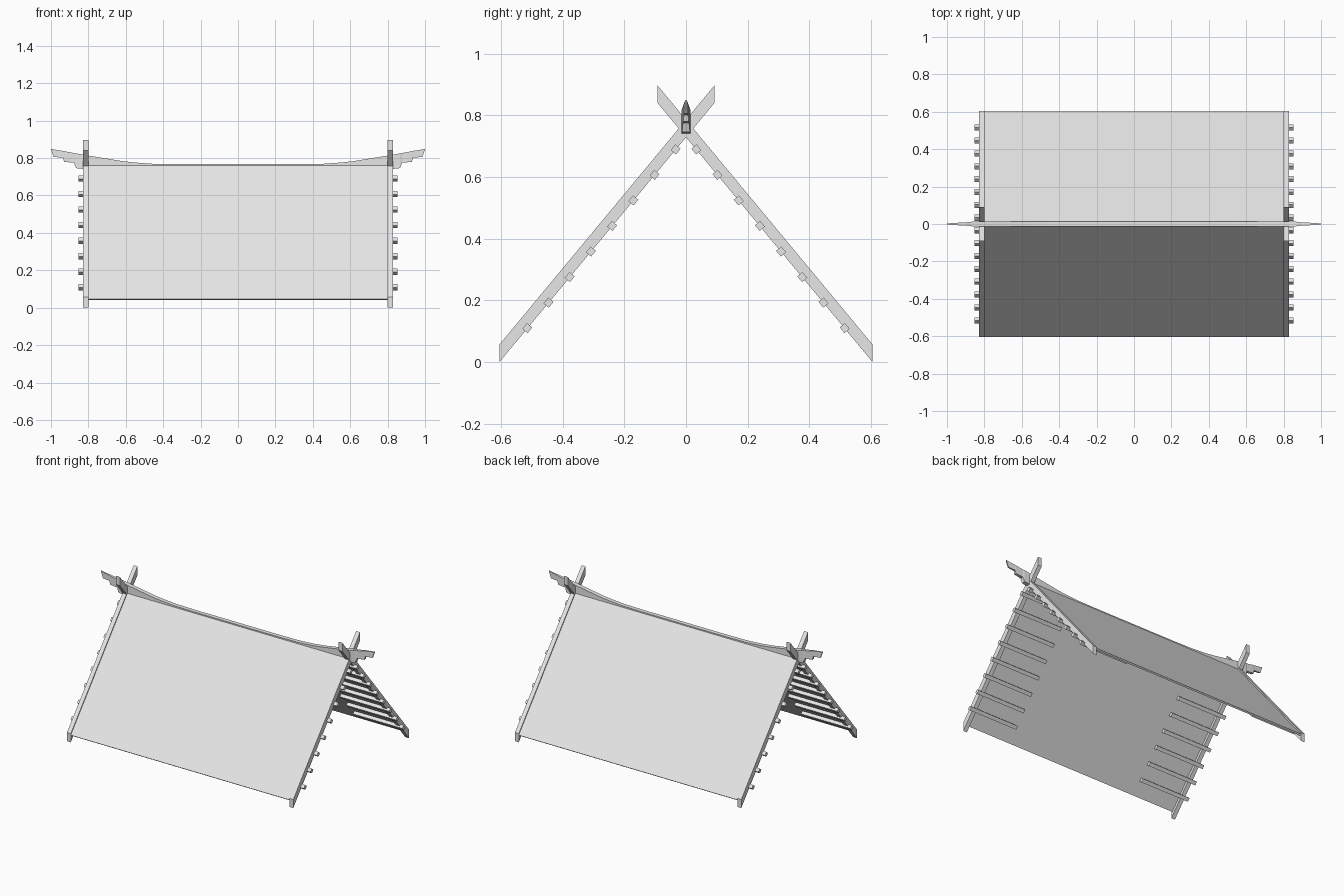
import bpy, bmesh, math
from mathutils import Vector

if "Cube" in bpy.data.objects:
    bpy.data.objects.remove(bpy.data.objects["Cube"], do_unlink=True)

SLOPE = 1.205
FOOT = 0.605
ANGLE = math.atan(SLOPE)

mat = bpy.data.materials.new("pale grey")
mat.use_nodes = True
grey = (0.8, 0.8, 0.8, 1)
mat.diffuse_color = grey
mat.node_tree.nodes["Principled BSDF"].inputs["Base Color"].default_value = grey


def finish(name, bm):
    bmesh.ops.recalc_face_normals(bm, faces=bm.faces)
    mesh = bpy.data.meshes.new(name)
    bm.to_mesh(mesh)
    bm.free()
    mesh.materials.append(mat)
    obj = bpy.data.objects.new(name, mesh)
    bpy.context.collection.objects.link(obj)


def prism(name, profile, x0, x1):
    """Extrude a (y, z) profile along x."""
    bm = bmesh.new()
    face = bm.faces.new([bm.verts.new((x0, y, z)) for y, z in profile])
    ext = bmesh.ops.extrude_face_region(bm, geom=[face])
    moved = [v for v in ext["geom"] if isinstance(v, bmesh.types.BMVert)]
    bmesh.ops.translate(bm, verts=moved, vec=(x1 - x0, 0, 0))
    finish(name, bm)


def slope_line(y, base):
    """Height at y of a line parallel to the roof slope."""
    return base + (FOOT - y) * SLOPE


along = Vector((-math.cos(ANGLE), math.sin(ANGLE)))
normal = Vector((math.sin(ANGLE), math.cos(ANGLE)))

for side, yname in ((-1, "front"), (1, "back")):
    # Thin roof panel, cut square at the eave and plumb at the ridge
    eave = Vector((FOOT, 0.047))
    under = eave - normal * 0.011
    top = slope_line(0.012, 0.047)
    panel = [eave, (0.012, top), (0.012, top - 0.017), under]
    prism(yname + "_roof_panel", [(side * y, z) for y, z in panel], -0.803, 0.803)

    for end, xname in ((-1, "right"), (1, "left")):
        tag = yname + "_" + xname
        # Gable board running past the ridge to form crossed finials
        tip = -0.092
        board = [(FOOT, 0), (FOOT, 0.057),
                 (tip, slope_line(tip, 0.057)), (tip, slope_line(tip, 0))]
        prism(tag + "_gable_board", [(side * y, z) for y, z in board],
              end * 0.80, end * 0.828)

        # Short purlins poking out below the gable board
        for i in range(8):
            y = 0.515 - i * 0.0688
            c = Vector((y, slope_line(y, 0.001)))
            a, n = along * 0.012, normal * 0.011
            ring = [c - a - n, c + a - n, c + a + n, c - a + n]
            prism(f"{tag}_purlin_{i + 1}", [(side * p[0], p[1]) for p in ring],
                  end * 0.49, end * 0.853)

# Ridge beam: x, top, bottom, half width; upswept ends with stepped undersides
half = [(0, .767, .742, .014), (.3, .767, .742, .014), (.45, .769, .742, .014),
        (.55, .776, .742, .014), (.62, .784, .742, .014), (.83, .818, .742, .014),
        (.866, .825, .746, .013), (.877, .827, .775, .010), (.93, .837, .780, .008),
        (.935, .838, .802, .007), (.985, .846, .806, .004), (1, .85, .845, .004)]
stations = [(-x, t, b, w) for x, t, b, w in reversed(half[1:])] + half
bm = bmesh.new()
rings = [[bm.verts.new(p) for p in ((x, -w, b), (x, w, b), (x, w, t), (x, -w, t))]
         for x, t, b, w in stations]
for r, s in zip(rings, rings[1:]):
    for k in range(4):
        j = (k + 1) % 4
        bm.faces.new((r[k], r[j], s[j], s[k]))
bm.faces.new(rings[0])
bm.faces.new(rings[-1])
finish("ridge_beam", bm)
